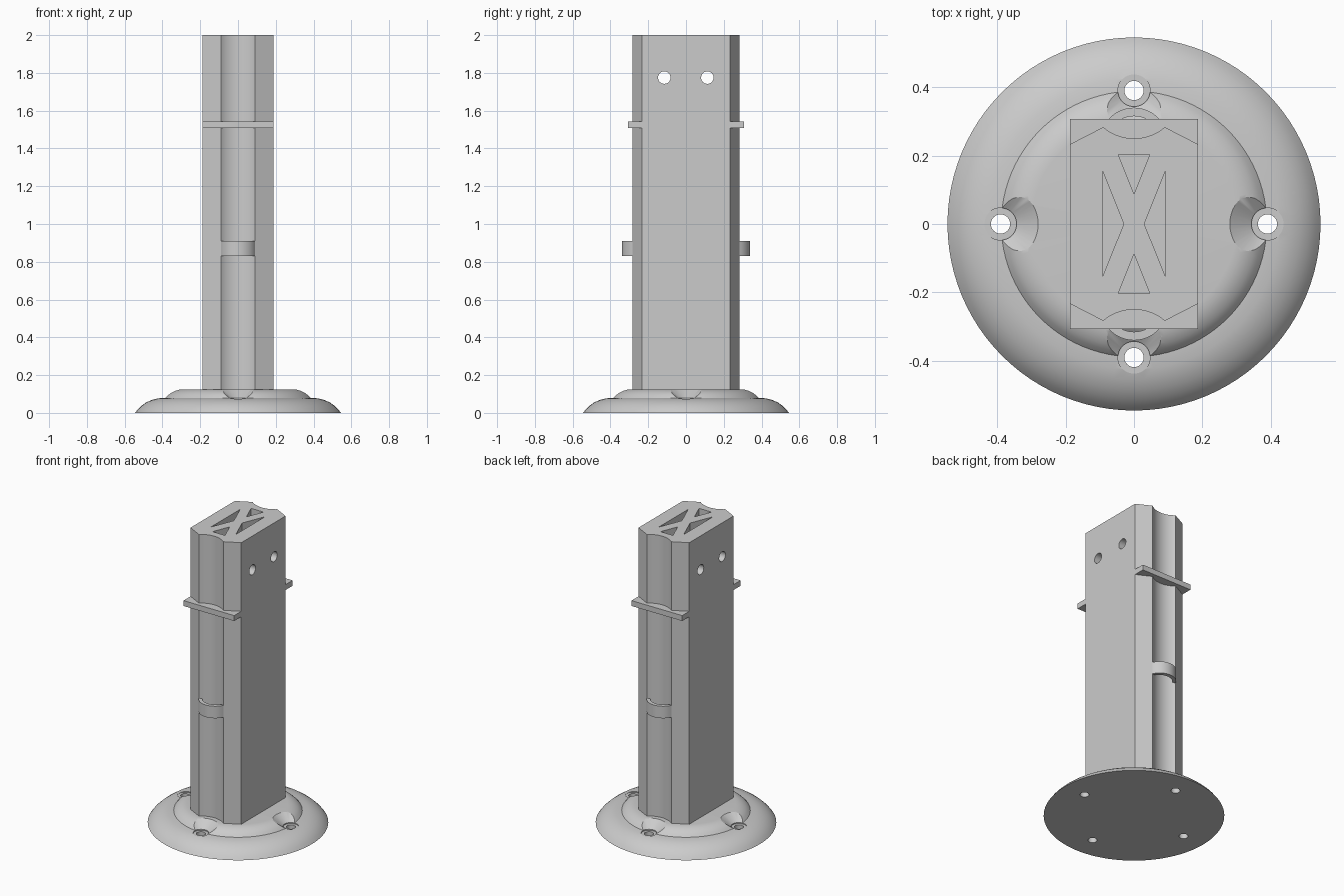
import bpy, bmesh, math
from mathutils import Matrix, Vector

if "Cube" in bpy.data.objects:
    bpy.data.objects.remove(bpy.data.objects["Cube"])

grey = bpy.data.materials.new("light_grey")
grey.use_nodes = True
grey.diffuse_color = (0.6, 0.6, 0.6, 1)
grey.node_tree.nodes["Principled BSDF"].inputs["Base Color"].default_value = (0.6, 0.6, 0.6, 1)


def make_object(name, bm):
    bmesh.ops.recalc_face_normals(bm, faces=bm.faces)
    mesh = bpy.data.meshes.new(name)
    bm.to_mesh(mesh)
    bm.free()
    mesh.materials.append(grey)
    obj = bpy.data.objects.new(name, mesh)
    bpy.context.collection.objects.link(obj)
    return obj


def prism(name, outline, z0, z1):
    """Extrude an xy outline from z0 to z1."""
    bm = bmesh.new()
    face = bm.faces.new([bm.verts.new((x, y, z0)) for x, y in outline])
    top = bmesh.ops.extrude_face_region(bm, geom=[face])["geom"]
    bmesh.ops.translate(bm, vec=(0, 0, z1 - z0),
                        verts=[v for v in top if isinstance(v, bmesh.types.BMVert)])
    return make_object(name, bm)


def lathe(name, profile, segments):
    """Closed solid turned about z, with the profile starting and ending on the axis."""
    bm = bmesh.new()
    verts = [bm.verts.new((r, 0, z)) for r, z in profile]
    edges = [bm.edges.new(pair) for pair in zip(verts, verts[1:])]
    bmesh.ops.spin(bm, geom=verts + edges, cent=(0, 0, 0), axis=(0, 0, 1),
                   angle=math.tau, steps=segments, use_duplicate=False)
    bmesh.ops.remove_doubles(bm, verts=bm.verts, dist=1e-5)
    return make_object(name, bm)


def cut(target, cutter):
    mod = target.modifiers.new("cut", "BOOLEAN")
    mod.operation, mod.solver, mod.object = "DIFFERENCE", "EXACT", cutter
    bpy.context.view_layer.objects.active = target
    bpy.ops.object.modifier_apply(modifier=mod.name)
    bpy.data.objects.remove(cutter)


def smooth(obj):
    bpy.ops.object.select_all(action="DESELECT")
    obj.select_set(True)
    bpy.context.view_layer.objects.active = obj
    bpy.ops.object.shade_smooth_by_angle(angle=math.radians(30))


def arc(half_width, y_end, y_mid, steps=16):
    """Circular arc from -half_width to half_width passing through y_mid at x = 0."""
    sag = y_mid - y_end
    radius = (half_width ** 2 + sag ** 2) / (2 * abs(sag))
    spread = math.asin(half_width / radius)
    sign = math.copysign(1, sag)
    angles = [spread * (2 * i / steps - 1) for i in range(steps + 1)]
    return [(radius * math.sin(a), y_mid - sign * radius * (1 - math.cos(a))) for a in angles]


# Post with chamfered corners and a grooved front and back
W = 0.187
back_edge = [(-W, 0.233)] + arc(0.09, 0.283, 0.25) + [(W, 0.233)]
post = prism("post", back_edge + [(-x, -y) for x, y in back_edge], 0.07, 2.0)

# Triangular lightening channels running down the post
for s in (1, -1):
    end_tri = [(-0.046, s * 0.203), (0.046, s * 0.203), (0, s * 0.088)]
    side_tri = [(s * 0.092, 0.155), (s * 0.092, -0.153), (s * 0.03, 0)]
    for outline in (end_tri, side_tri):
        cut(post, prism("channel_cutter", outline, 0.125, 2.1))

# Two cross holes near the top
for y in (-0.115, 0.113):
    hole = lathe("hole_cutter", [(0, -0.4), (0.033, -0.4), (0.033, 0.4), (0, 0.4)], 32)
    hole.data.transform(Matrix.Translation((0, y, 1.775)) @ Matrix.Rotation(math.pi / 2, 4, "Y"))
    cut(post, hole)
smooth(post)

# Cross bars and curved clips on front and back
for side, s in (("front", -1), ("back", 1)):
    bar_outline = back_edge + [(W, 0.307), (-W, 0.307)]
    band_outline = arc(0.09, 0.283, 0.34) + arc(0.068, 0.279, 0.315)[::-1]
    for part, outline, z0, z1 in (("bar", bar_outline, 1.507, 1.543),
                                  ("clip", band_outline, 0.83, 0.91)):
        smooth(prism(f"{side}_{part}", [(x, s * y) for x, y in outline], z0, z1))

# Stepped, rounded base
lower = [(0.545, 0), (0.53, 0.02), (0.51, 0.039), (0.485, 0.056), (0.455, 0.069),
         (0.425, 0.077), (0.388, 0.08)]
upper = [(0.375, 0.095), (0.36, 0.107), (0.34, 0.117), (0.32, 0.123), (0.3, 0.125)]
base = lathe("base", [(0, 0)] + lower + upper + [(0, 0.125)], 96)

# Four screw holes with conical countersinks
for i in range(4):
    screw = lathe("screw_cutter", [(0, -0.05), (0.028, -0.05), (0.028, 0.073), (0.047, 0.073),
                                   (0.047, 0.08), (0.11, 0.125), (0.11, 0.2), (0, 0.2)], 48)
    a = i * math.pi / 2
    screw.data.transform(Matrix.Translation(Vector((math.cos(a), math.sin(a), 0)) * 0.39))
    cut(base, screw)
smooth(base)
